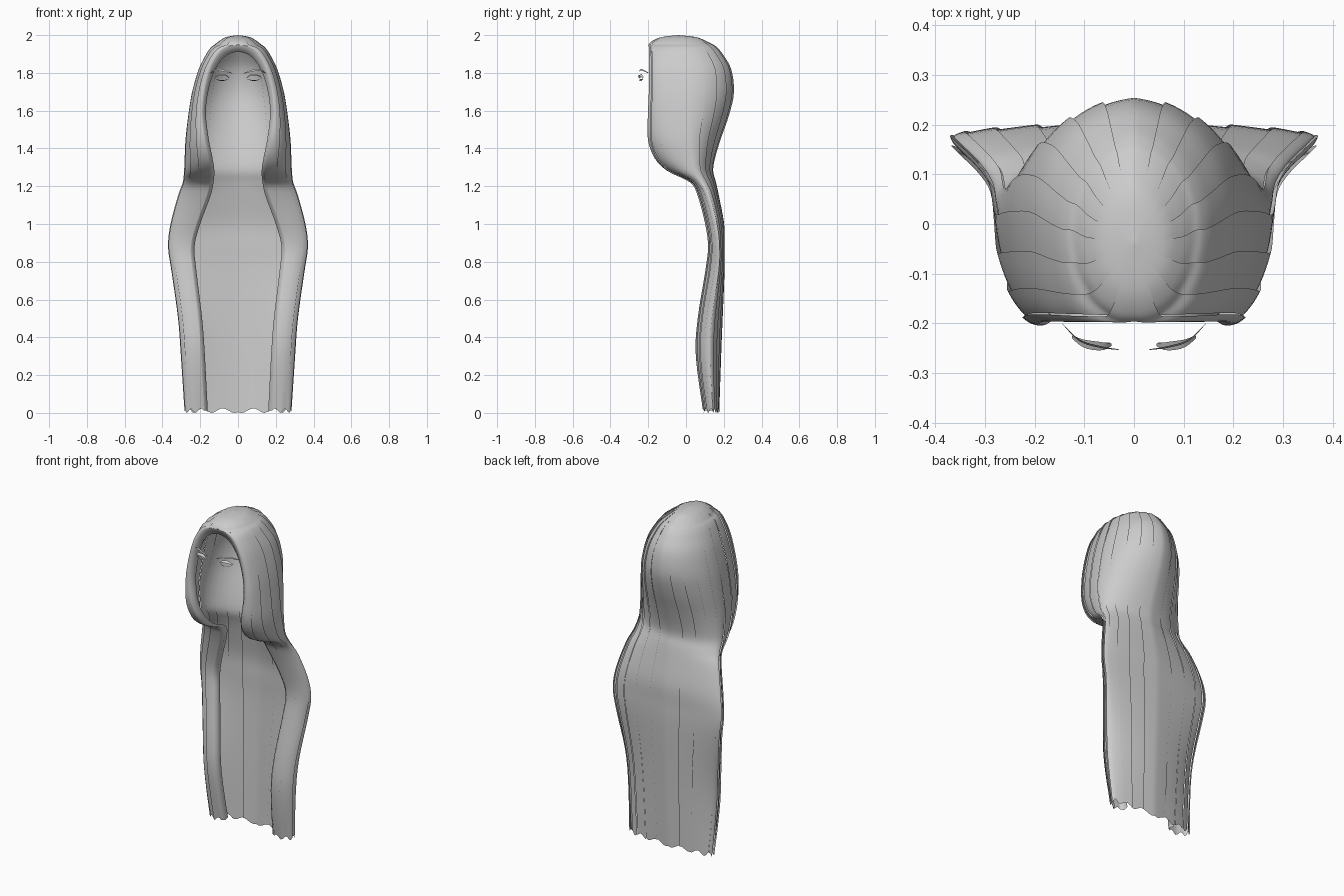
import bpy
import bmesh
from math import sin, cos, pi

cube = bpy.data.objects.get("Cube")
if cube:
    bpy.data.objects.remove(cube, do_unlink=True)

GREY = (0.6, 0.6, 0.6, 1.0)
grey = bpy.data.materials.new("plain grey")
grey.use_nodes = True
grey.diffuse_color = GREY
grey.node_tree.nodes["Principled BSDF"].inputs["Base Color"].default_value = GREY


def grid_object(name, grids):
    """Mesh from grids of points on the +x side, mirrored to the other side."""
    bm = bmesh.new()
    for grid in grids:
        rows = [[bm.verts.new(p) for p in row] for row in grid]
        for upper, lower in zip(rows, rows[1:]):
            for j in range(len(upper) - 1):
                bm.faces.new((upper[j], lower[j], lower[j + 1], upper[j + 1]))
        # weld each sheet by itself, so overlapping locks stay separate
        bmesh.ops.remove_doubles(bm, verts=[v for r in rows for v in r], dist=0.0002)
    mesh = bpy.data.meshes.new(name)
    bm.to_mesh(mesh)
    bm.free()
    mesh.shade_smooth()
    mesh.materials.append(grey)
    obj = bpy.data.objects.new(name, mesh)
    bpy.context.scene.collection.objects.link(obj)
    mirror = obj.modifiers.new("Mirror", "MIRROR")
    mirror.merge_threshold = 0.0005
    return obj


def smooth_path(points, steps):
    """Catmull-Rom curve through points of any dimension."""
    out = []
    last = len(points) - 1
    for i in range(last):
        a, b = points[max(i - 1, 0)], points[i]
        c, d = points[i + 1], points[min(i + 2, last)]
        for k in range(steps):
            t = k / steps
            out.append(tuple(
                q + t / 2 * (r - p + t * (2 * p - 5 * q + 4 * r - s + t * (3 * (q - r) + s - p)))
                for p, q, r, s in zip(a, b, c, d)))
    out.append(points[-1])
    return out


# Hair sections: height, front edge x, front edge y, half width, widest y, back y
SECTIONS = [
    (2.0, 0, -.04, 0, -.04, -.04),
    (1.99, 0, -.13, .06, -.04, .05),
    (1.97, 0, -.18, .095, -.04, .1),
    (1.95, 0, -.2, .12, -.03, .14),
    (1.935, .06, -.2, .14, -.03, .16),
    (1.9, .105, -.2, .165, -.02, .19),
    (1.82, .15, -.2, .205, 0, .235),
    (1.7, .18, -.2, .24, 0, .25),
    (1.58, .19, -.205, .26, 0, .225),
    (1.45, .175, -.205, .275, 0, .18),
    (1.35, .155, -.17, .28, .02, .15),
    (1.28, .145, -.1, .283, .04, .14),
    (1.22, .15, .02, .29, .08, .155),
    (1.15, .165, .06, .315, .12, .17),
    (1.0, .22, .1, .355, .16, .198),
    (.88, .25, .115, .368, .175, .2),
    (.75, .24, .1, .35, .17, .2),
    (.5, .21, .06, .315, .13, .19),
    (.3, .195, .05, .3, .12, .182),
    (0, .18, .09, .28, .14, .172),
]
sections = smooth_path(SECTIONS, 4)
FRONT_SHARE = 0.42


def hair_point(section, t, lift=0):
    """Point on a section, from the front edge (t=0) to the back middle (t=1)."""
    z, fx, fy, w, wy, by = section
    fx, w = max(fx, 0), max(w, 0)
    lift *= min(1, w / 0.12)
    if t < FRONT_SHARE:
        a = t / FRONT_SHARE * pi / 2
        nx, ny = sin(a), -cos(a)
        x, y = fx + (w - fx) * nx, wy - (wy - fy) * -ny * 1.0
    else:
        a = (t - FRONT_SHARE) / (1 - FRONT_SHARE) * pi / 2
        nx, ny = cos(a), sin(a)
        x, y = w * nx, wy + (by - wy) * ny
    x = 0 if t >= 1 else max(x + lift * nx, 0)
    # ragged hem
    z += 0.012 * (1 + sin(37 * t)) * max(0, 1 - z / 0.15)
    return x, y + lift * ny, z


# Hair shell made of overlapping locks, each rising slightly towards its rear edge
LOCKS, COLUMNS, STEP = 9, 5, 0.008
locks = []
for n in range(LOCKS):
    start = n / LOCKS
    end = min(1, (n + 1.12) / LOCKS)
    grid = []
    for section in sections:
        row = []
        for c in range(COLUMNS + 1):
            f = c / COLUMNS
            row.append(hair_point(section, start + (end - start) * f, STEP * (f - 0.5)))
        grid.append(row)
    locks.append(grid)
grid_object("long_hair", locks)

# Rolled rim around the face opening and down the front edges
rim = []
for section in sections:
    if section[0] > 1.9501:
        continue
    x, y, z = hair_point(section, 0, -STEP / 2)
    drop = 0.033 * max(0, min(1, (z - 1.6) / 0.35))
    inner_x = max(0, x - 0.02)
    rim.append([
        (min(x, inner_x + 0.008), y + 0.05, z - drop * 0.9),
        (inner_x, y + 0.012, z - drop),
        (x, y, z),
    ])
grid_object("hair_front_rim", [rim])


def ribbon(name, points, half_height, depth):
    """Thin tapered strip along a path, tilted forwards by depth."""
    path = smooth_path(points, 5)
    upper, lower = [], []
    for i, (x, y, z) in enumerate(path):
        taper = 0.25 + 0.75 * sin(pi * i / (len(path) - 1))
        upper.append((x, y + depth * taper, z + half_height * taper))
        lower.append((x, y - depth * taper, z - half_height * taper))
    return grid_object(name, [[upper, lower]])


# Eyebrows and eyelashes
ribbon("eyebrows", [(.03, -.253, 1.797), (.07, -.247, 1.81),
                    (.11, -.234, 1.816), (.145, -.2, 1.8)], 0.005, 0.002)
ribbon("upper_eyelashes", [(.045, -.243, 1.772), (.065, -.246, 1.787),
                           (.1, -.241, 1.788), (.125, -.227, 1.775)], 0.004, 0.009)
ribbon("lower_eyelashes", [(.048, -.24, 1.768), (.075, -.244, 1.76),
                           (.1, -.239, 1.761), (.12, -.228, 1.77)], -0.002, 0.005)
